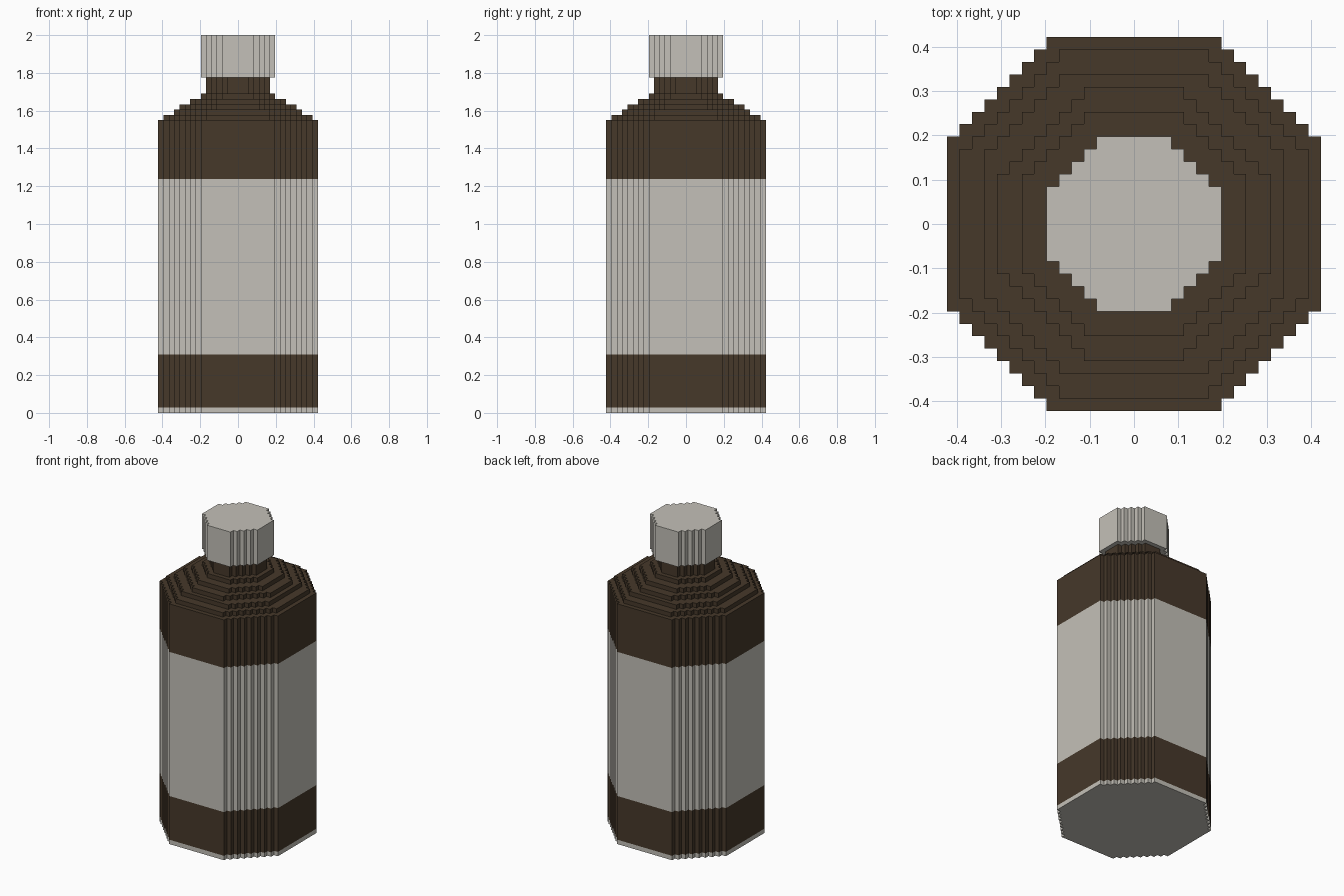
import bpy
import bmesh

U = 2 / 71  # size of one block

if "Cube" in bpy.data.objects:
    bpy.data.objects.remove(bpy.data.objects["Cube"])


def make_material(name, color):
    mat = bpy.data.materials.new(name)
    mat.use_nodes = True
    mat.diffuse_color = color
    mat.node_tree.nodes["Principled BSDF"].inputs["Base Color"].default_value = color
    return mat


brown = make_material("dark brown", (0.061, 0.040, 0.023, 1))
cream = make_material("warm cream", (0.55, 0.53, 0.48, 1))


def outline(radius, flat):
    """Blocky octagon, counter-clockwise, with stair-stepped diagonals."""
    quarter = [(radius, flat)]
    for i in range(radius - flat):
        quarter += [(radius - i - 1, flat + i), (radius - i - 1, flat + i + 1)]
    points = []
    for _ in range(4):
        points += quarter
        quarter = [(-y, x) for x, y in quarter]
    return points


def add_loop(bm, shape, z):
    verts = [bm.verts.new((x * U, y * U, z * U)) for x, y in outline(*shape)]
    edges = [bm.edges.new((v, verts[(i + 1) % len(verts)])) for i, v in enumerate(verts)]
    return verts, edges


def add_lid(bm, loop, z, hole, up):
    """Close a loop with a flat face, or with a ledge around a hole."""
    if hole is None:
        faces = [bm.faces.new(loop[0])]
    else:
        inner = add_loop(bm, hole, z)
        result = bmesh.ops.triangle_fill(bm, edges=loop[1] + inner[1], use_beauty=True)
        faces = [g for g in result["geom"] if isinstance(g, bmesh.types.BMFace)]
    for face in faces:
        face.normal_update()
        if face.normal.z * up < 0:
            face.normal_flip()


def add_part(name, shape, low, high, mat, bottom="open", top="open"):
    """Upright prism; bottom and top are 'open', None (closed) or a hole shape."""
    bm = bmesh.new()
    a, b = add_loop(bm, shape, low), add_loop(bm, shape, high)
    n = len(a[0])
    for i in range(n):
        j = (i + 1) % n
        bm.faces.new((a[0][i], a[0][j], b[0][j], b[0][i]))
    if bottom != "open":
        add_lid(bm, a, low, bottom, -1)
    if top != "open":
        add_lid(bm, b, high, top, 1)
    mesh = bpy.data.meshes.new(name)
    bm.to_mesh(mesh)
    bm.free()
    mesh.materials.append(mat)
    obj = bpy.data.objects.new(name, mesh)
    bpy.context.scene.collection.objects.link(obj)


# Shapes: (half width, half length of the flat side)
BODY, NECK, CAP = (15, 7), (6, 2), (7, 3)
TIERS = [(14, 6), (12, 6), (11, 4), (9, 4), (7, 3)]

# Straight body with its label band
add_part("foot", BODY, 0, 1, cream, bottom=None)
add_part("lower_bottle", BODY, 1, 11, brown)
add_part("label", BODY, 11, 44, cream)
add_part("upper_bottle", BODY, 44, 55, brown, top=TIERS[0])

# Stepped shoulder, one block per tier
for i, (tier, following) in enumerate(zip(TIERS, TIERS[1:] + [NECK])):
    add_part(f"shoulder_tier_{i + 1}", tier, 55 + i, 56 + i, brown, top=following)

# Neck and cap
add_part("neck", NECK, 60, 63, brown)
add_part("cap", CAP, 63, 71, cream, bottom=NECK, top=None)
